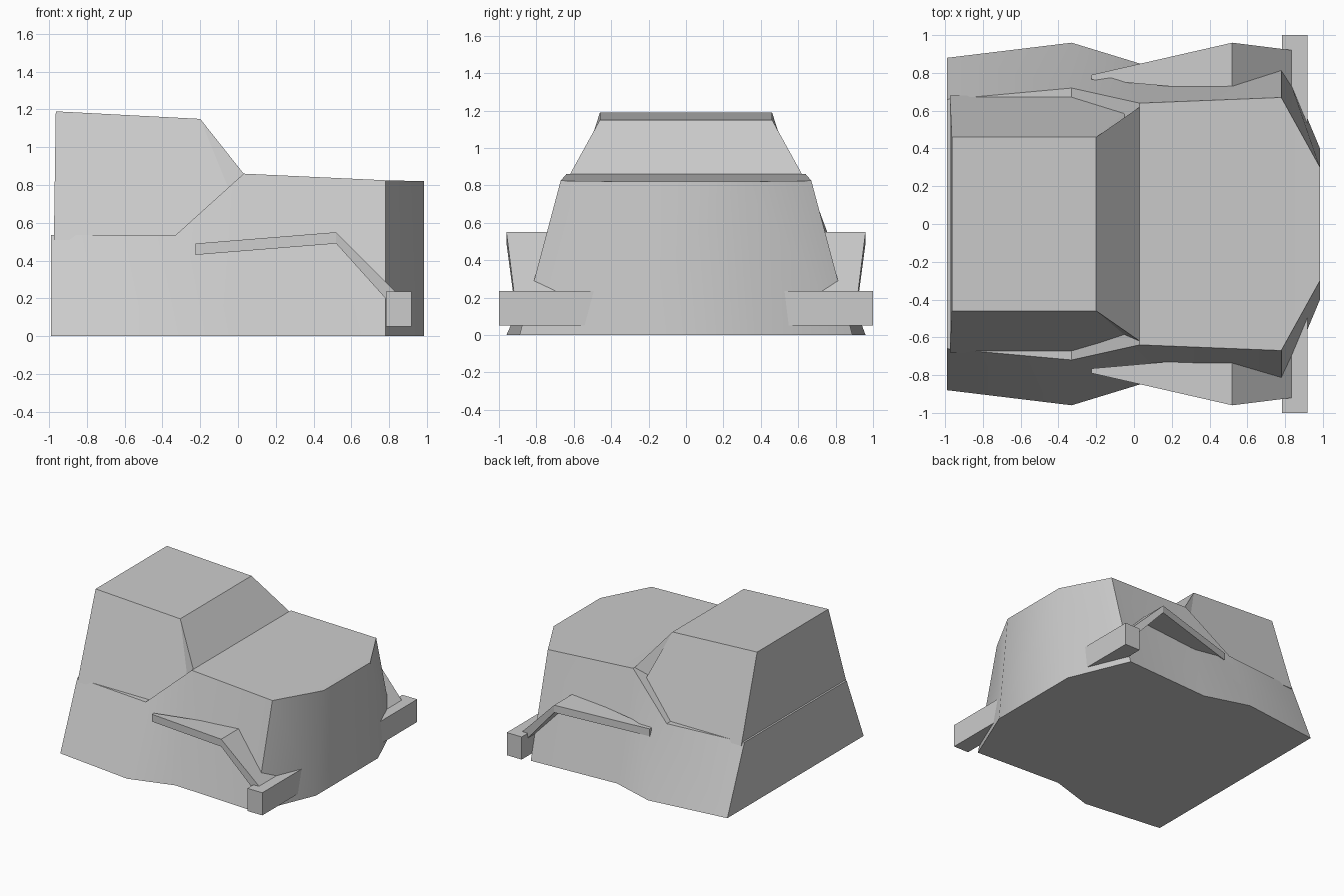
import bpy, bmesh, math

cube = bpy.data.objects.get("Cube")
if cube:
    bpy.data.objects.remove(cube, do_unlink=True)

grey = bpy.data.materials.new("plain_grey")
grey.use_nodes = True
colour = (0.6, 0.6, 0.6, 1)
grey.diffuse_color = colour
grey.node_tree.nodes["Principled BSDF"].inputs["Base Color"].default_value = colour


def loft(name, sections, smooth=None):
    """Skin a row of four-cornered sections and close both ends."""
    bm = bmesh.new()
    rings = [[bm.verts.new(p) for p in s] for s in sections]
    for a, b in zip(rings, rings[1:]):
        for i in range(4):
            j = (i + 1) % 4
            bm.faces.new((a[i], a[j], b[j], b[i]))
    bm.faces.new(rings[0])
    bm.faces.new(rings[-1])
    bmesh.ops.recalc_face_normals(bm, faces=bm.faces)
    mesh = bpy.data.meshes.new(name)
    bm.to_mesh(mesh)
    bm.free()
    mesh.materials.append(grey)
    obj = bpy.data.objects.new(name, mesh)
    bpy.context.collection.objects.link(obj)
    if smooth:
        bpy.ops.object.select_all(action="DESELECT")
        obj.select_set(True)
        bpy.context.view_layer.objects.active = obj
        bpy.ops.object.shade_smooth_by_angle(angle=math.radians(smooth))
    return obj


def section(bottom, top):
    """Symmetric section from one bottom and one top corner."""
    (bx, by, bz), (tx, ty, tz) = bottom, top
    return [(bx, -by, bz), (bx, by, bz), (tx, ty, tz), (tx, -ty, tz)]


# Lower body and bonnet: x, bottom half width, top half width, top height
stations = [(-0.99, 0.88, 0.66, 0.535), (-0.33, 0.96, 0.72, 0.535),
            (0.03, 0.85, 0.64, 0.86), (0.78, 0.89, 0.67, 0.825),
            (0.985, 0.40, 0.30, 0.82)]
loft("body", [section((x, wb, 0), (x, wt, z)) for x, wb, wt, z in stations], 30)

# Cab with raked windscreen
loft("cab", [
    section((-0.975, 0.68, 0.51), (-0.965, 0.46, 1.19)),
    section((0.06, 0.68, 0.51), (-0.2, 0.46, 1.15)),
    section((0.07, 0.62, 0.51), (0.03, 0.62, 0.86)),
])

# Mudguards: inner y, outer y, top (x, z), underside (x, z)
guard = [(0.765, 0.79, (-0.225, 0.49), (-0.225, 0.43)),
         (0.70, 0.96, (0.52, 0.55), (0.52, 0.49)),
         (0.70, 0.92, (0.84, 0.23), (0.79, 0.19))]
for side, label in ((1, "back"), (-1, "front")):
    loft("mudguard_" + label, [
        [(t[0], side * i, t[1]), (t[0], side * o, t[1]),
         (u[0], side * o, u[1]), (u[0], side * i, u[1])]
        for i, o, t, u in guard])

# Bumper bar, passing through the nose
loft("bumper", [section((x, 1.0, 0.05), (x, 1.0, 0.235)) for x in (0.785, 0.92)])
